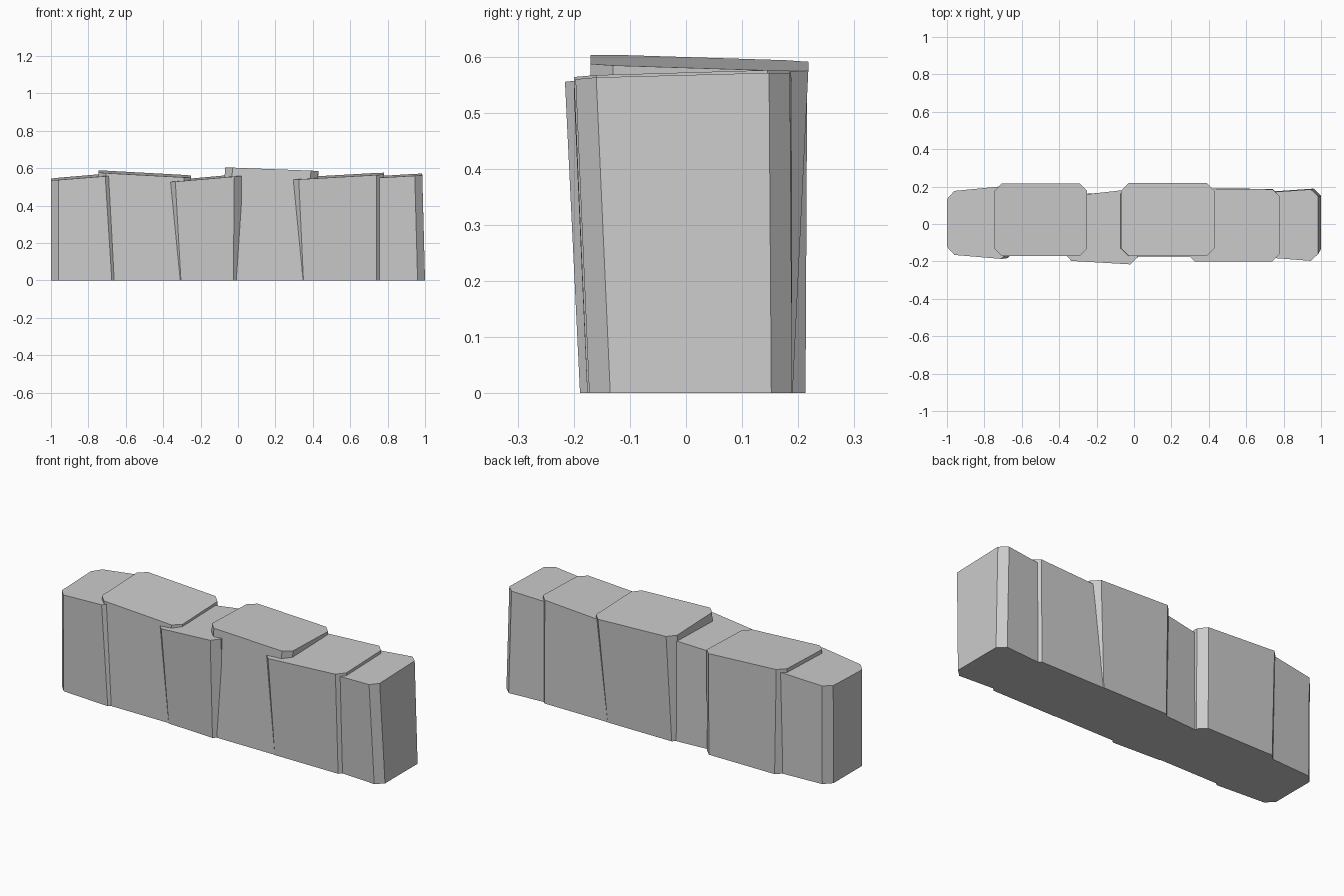
import bpy
import bmesh
from mathutils import Vector

if "Cube" in bpy.data.objects:
    bpy.data.objects.remove(bpy.data.objects["Cube"])

CHAMFER = 0.04


def chamfered(x0, x1, front0, front1, back0, back1):
    """Octagon outline: a quad with its four corners cut off."""
    q = [Vector(p) for p in ((x0, front0), (x1, front1), (x1, back1), (x0, back0))]
    out = []
    for i, c in enumerate(q):
        for n in (q[i - 1], q[(i + 1) % 4]):
            out.append(c + (n - c).normalized() * CHAMFER)
    return out


def stone(name, bottom, top, z_left, z_right, z_back):
    """Tapered stone with a sloping top; z_back is the rise towards the back."""
    bm = bmesh.new()
    lo = [bm.verts.new((p.x, p.y, 0)) for p in chamfered(*bottom)]
    x0, x1 = top[:2]
    hi = []
    for p in chamfered(*top):
        z = z_left + (z_right - z_left) * (p.x - x0) / (x1 - x0)
        z += z_back * (p.y + 0.19) / 0.38
        hi.append(bm.verts.new((p.x, p.y, z)))
    bm.faces.new(lo[::-1])
    bm.faces.new(hi)
    for i in range(8):
        j = (i + 1) % 8
        bm.faces.new((lo[i], lo[j], hi[j], hi[i]))
    mesh = bpy.data.meshes.new(name)
    bm.to_mesh(mesh)
    bm.free()
    bpy.context.collection.objects.link(bpy.data.objects.new(name, mesh))


# Row of stones, left to right: (x0, x1, front left/right, back left/right)
stone("left_end_stone", (-1.0, -0.635, -0.16, -0.185, 0.17, 0.19),
      (-1.0, -0.67, -0.162, -0.19, 0.173, 0.205), 0.533, 0.56, 0.013)
stone("left_tall_stone", (-0.735, -0.25, -0.17, -0.17, 0.213, 0.213),
      (-0.747, -0.25, -0.17, -0.17, 0.216, 0.216), 0.575, 0.548, 0.013)
stone("left_low_stone", (-0.345, 0.015, -0.172, -0.191, 0.155, 0.18),
      (-0.375, 0.02, -0.195, -0.218, 0.145, 0.19), 0.525, 0.559, 0.01)
stone("right_tall_stone", (-0.085, 0.39, -0.174, -0.174, 0.19, 0.19),
      (-0.07, 0.43, -0.17, -0.17, 0.218, 0.218), 0.605, 0.586, -0.012)
stone("right_low_stone", (0.31, 0.78, -0.176, -0.176, 0.188, 0.188),
      (0.285, 0.78, -0.2, -0.2, 0.19, 0.185), 0.538, 0.566, 0.011)
stone("right_end_stone", (0.68, 1.0, -0.155, -0.175, 0.17, 0.192),
      (0.66, 0.985, -0.175, -0.2, 0.165, 0.188), 0.543, 0.562, 0.01)
